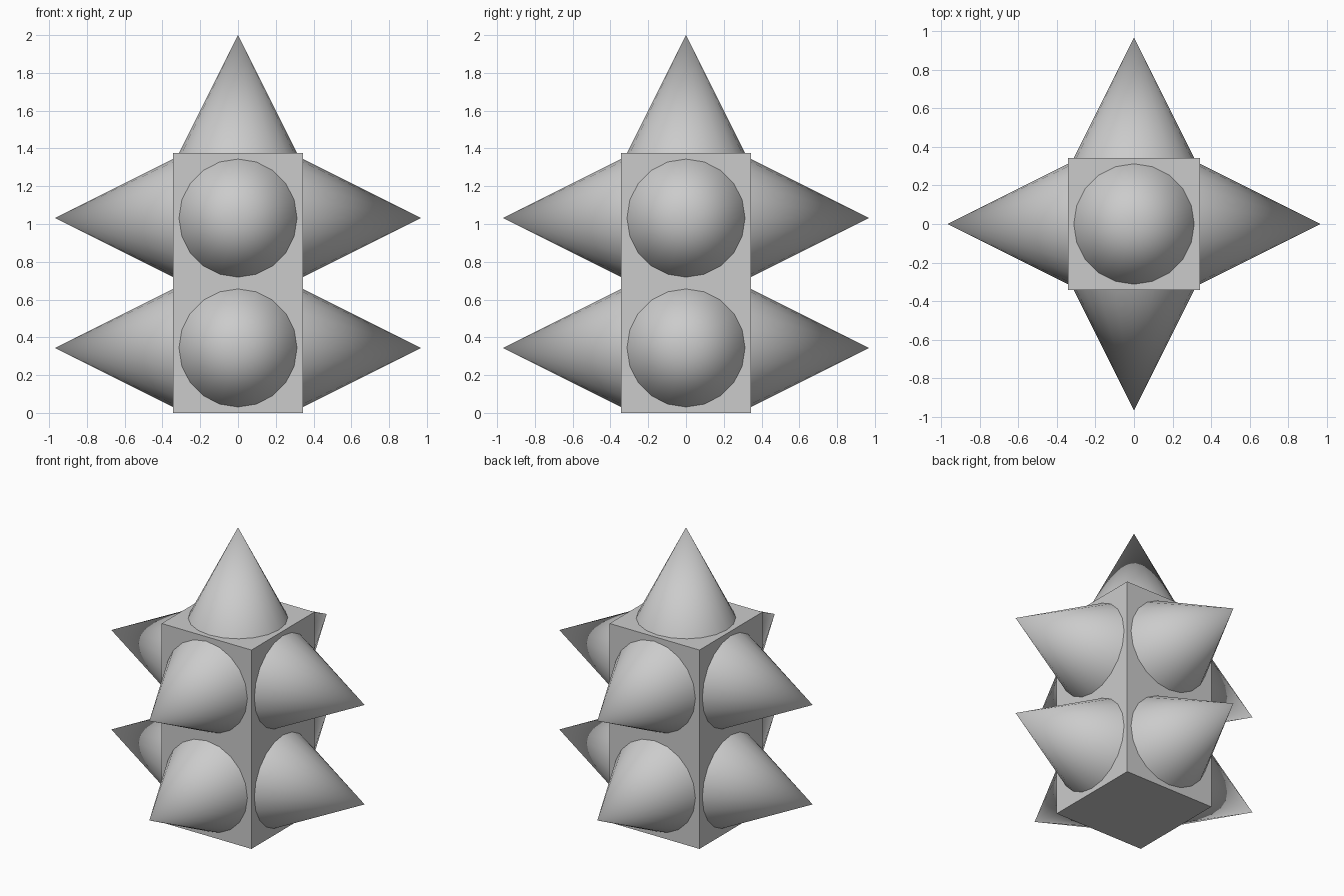
import bpy
from math import radians, pi, cos, sin
from mathutils import Vector

if "Cube" in bpy.data.objects:
    bpy.data.objects.remove(bpy.data.objects["Cube"])

S = 0.6875          # block width, also height of each tier
H = S / 2
R, L = 0.3125, 0.625  # spike radius and length

# square post, two tiers high
bpy.ops.mesh.primitive_cube_add(size=1, location=(0, 0, S))
body = bpy.context.object
body.name = "post"
body.scale = (S, S, 2 * S)
bpy.ops.object.transform_apply(location=False, rotation=False, scale=True)


# open-based cone whose base sits on the post surface
def spike(name, base, direction):
    d = Vector(direction)
    bpy.ops.mesh.primitive_cone_add(
        vertices=20, radius1=R, radius2=0, depth=L, end_fill_type='NOTHING',
        location=Vector(base) + d * L / 2,
        rotation=d.to_track_quat('Z', 'Y').to_euler())
    bpy.context.object.name = name
    bpy.ops.object.shade_smooth_by_angle(angle=radians(30))


# spikes on the four sides of each tier
sides = {"right": (1, 0), "back": (0, 1), "left": (-1, 0), "front": (0, -1)}
for tier, z in (("lower", H), ("upper", S + H)):
    for side, (x, y) in sides.items():
        spike(f"{tier}_{side}_spike", (x * H, y * H, z), (x, y, 0))

# spike on top
spike("top_spike", (0, 0, 2 * S), (0, 0, 1))
